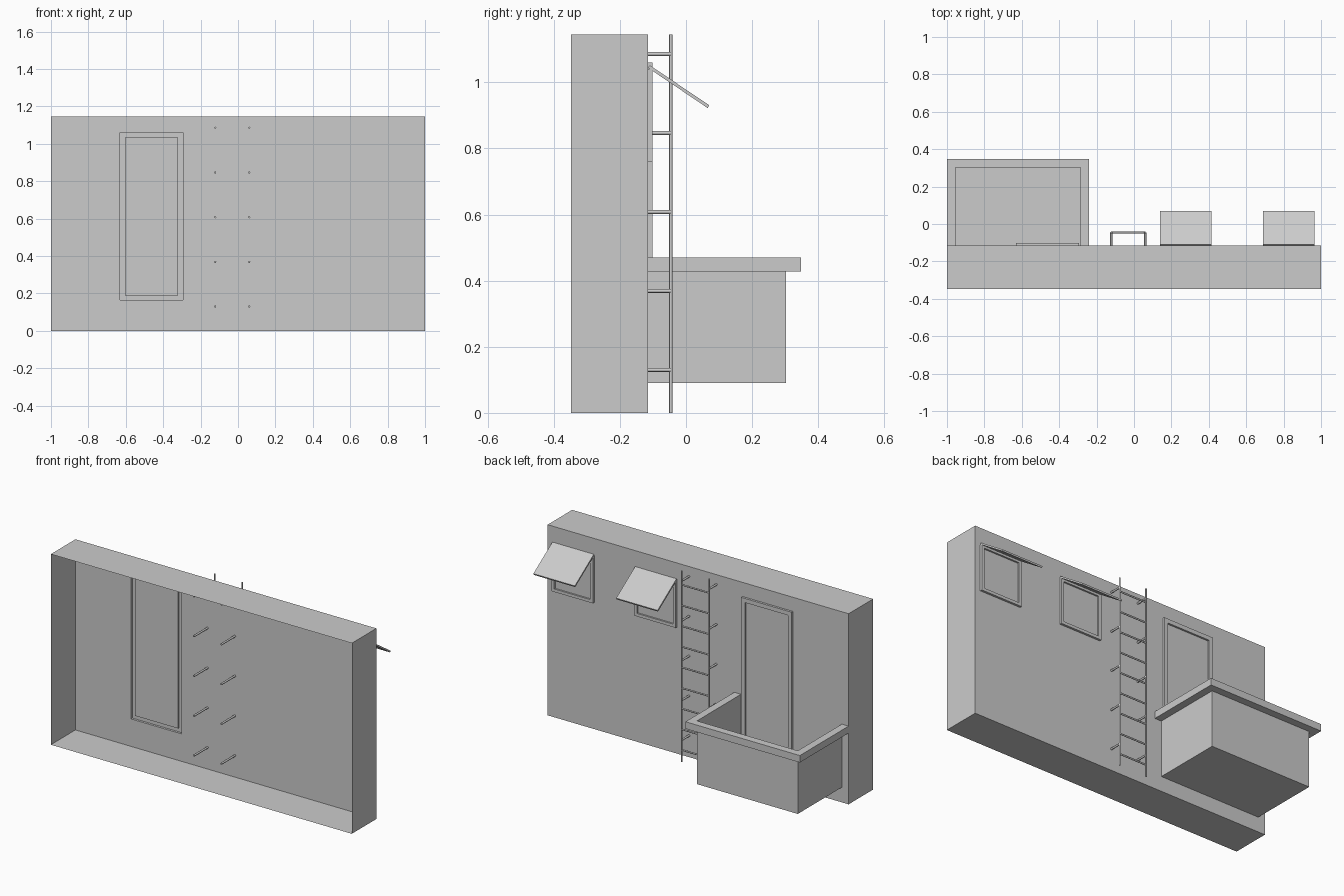
import bpy, bmesh, math
from mathutils import Vector, Matrix

cube = bpy.data.objects.get("Cube")
if cube:
    bpy.data.objects.remove(cube)

grey = bpy.data.materials.new("plain_grey")
grey.use_nodes = True
grey.diffuse_color = (0.6, 0.6, 0.6, 1)
bsdf = next(n for n in grey.node_tree.nodes if n.type == 'BSDF_PRINCIPLED')
bsdf.inputs["Base Color"].default_value = (0.6, 0.6, 0.6, 1)

WALL = -0.115      # rear surface of the wall
FRONT = -0.348
TOP = 1.145


def finish(name, bm, smooth=False):
    bmesh.ops.remove_doubles(bm, verts=bm.verts, dist=0.0001)
    bmesh.ops.recalc_face_normals(bm, faces=bm.faces)
    mesh = bpy.data.meshes.new(name)
    bm.to_mesh(mesh)
    bm.free()
    mesh.materials.append(grey)
    if smooth:
        for p in mesh.polygons:
            p.use_smooth = len(p.vertices) == 4
    ob = bpy.data.objects.new(name, mesh)
    bpy.context.collection.objects.link(ob)
    return ob


def loft(name, loops, closed=True, cap_first=False, cap_last=False):
    """Skin a list of matching point loops."""
    bm = bmesh.new()
    rings = [[bm.verts.new(p) for p in loop] for loop in loops]
    n = len(rings[0])
    for a, b in zip(rings, rings[1:]):
        for i in range(n if closed else n - 1):
            j = (i + 1) % n
            bm.faces.new((a[i], a[j], b[j], b[i]))
    if cap_first:
        bm.faces.new(rings[0])
    if cap_last:
        bm.faces.new(rings[-1])
    return finish(name, bm)


def upright(x0, x1, z0, z1, y, inset=0.0):
    x0, x1, z0, z1 = x0 + inset, x1 - inset, z0 + inset, z1 - inset
    return [(x0, y, z0), (x1, y, z0), (x1, y, z1), (x0, y, z1)]


def frame_loops(rect, border, panel):
    """Raised frame with a panel sunk inside it."""
    out = WALL + 0.013
    return [upright(*rect, WALL), upright(*rect, out),
            upright(*rect, out, border), upright(*rect, panel, border)]


def rod(bm, start, end, radius, caps=True):
    a, b = Vector(start), Vector(end)
    turn = (b - a).to_track_quat('Z', 'Y').to_matrix().to_4x4()
    bmesh.ops.create_cone(bm, cap_ends=caps, segments=8, radius1=radius,
                          radius2=radius, depth=(b - a).length,
                          matrix=Matrix.Translation((a + b) / 2) @ turn)


# Open-fronted wall shell with the raised door frame and door panel
whole = (-1, 1, 0, TOP)
door = (-0.63, -0.295, 0.165, 1.06)
loft("wall_and_door", [upright(*whole, FRONT), upright(*whole, WALL)]
     + frame_loops(door, 0.025, WALL + 0.002), cap_last=True)

# Windows, each with a tilted awning
for side, x in (("right", 0.14), ("left", 0.69)):
    loft(side + "_window", frame_loops((x, x + 0.275, 0.76, 1.04), 0.018, WALL + 0.003),
         cap_last=True)
    profile = [(WALL, 1.044), (WALL + 0.005, 1.052), (0.07, 0.931), (0.066, 0.922)]
    loft(side + "_awning", [[(px, y, z) for y, z in profile] for px in (x, x + 0.275)],
         cap_first=True, cap_last=True)


# Balcony: thin tub with an overhanging rim, open towards the wall
def tub(inset, z):
    x0, x1, y1 = -1 + inset, -0.24 - inset, 0.348 - inset
    return [(x0, WALL, z), (x0, y1, z), (x1, y1, z), (x1, WALL, z)]


loft("balcony", [tub(0.045, 0.09), tub(0.045, 0.428), tub(0, 0.428), tub(0, 0.47),
                 tub(0.045, 0.47), tub(0.045, 0.428)], closed=False, cap_first=True)

# Ladder: two rails, rungs, and brackets that pass through the wall
RAILS = (-0.122, 0.06)
LADDER_Y = -0.046
bm = bmesh.new()
for x in RAILS:
    rod(bm, (x, LADDER_Y, 0), (x, LADDER_Y, TOP), 0.005)
finish("ladder_rails", bm, True)

bm = bmesh.new()
for i in range(9):
    z = 0.07 + i * 0.124
    rod(bm, (RAILS[0], LADDER_Y, z), (RAILS[1], LADDER_Y, z), 0.005)
finish("ladder_rungs", bm, True)

bm = bmesh.new()
for i in range(5):
    for x in RAILS:
        z = 0.13 + i * 0.239
        rod(bm, (x, LADDER_Y, z), (x, -0.245, z), 0.006)
finish("ladder_brackets", bm, True)
